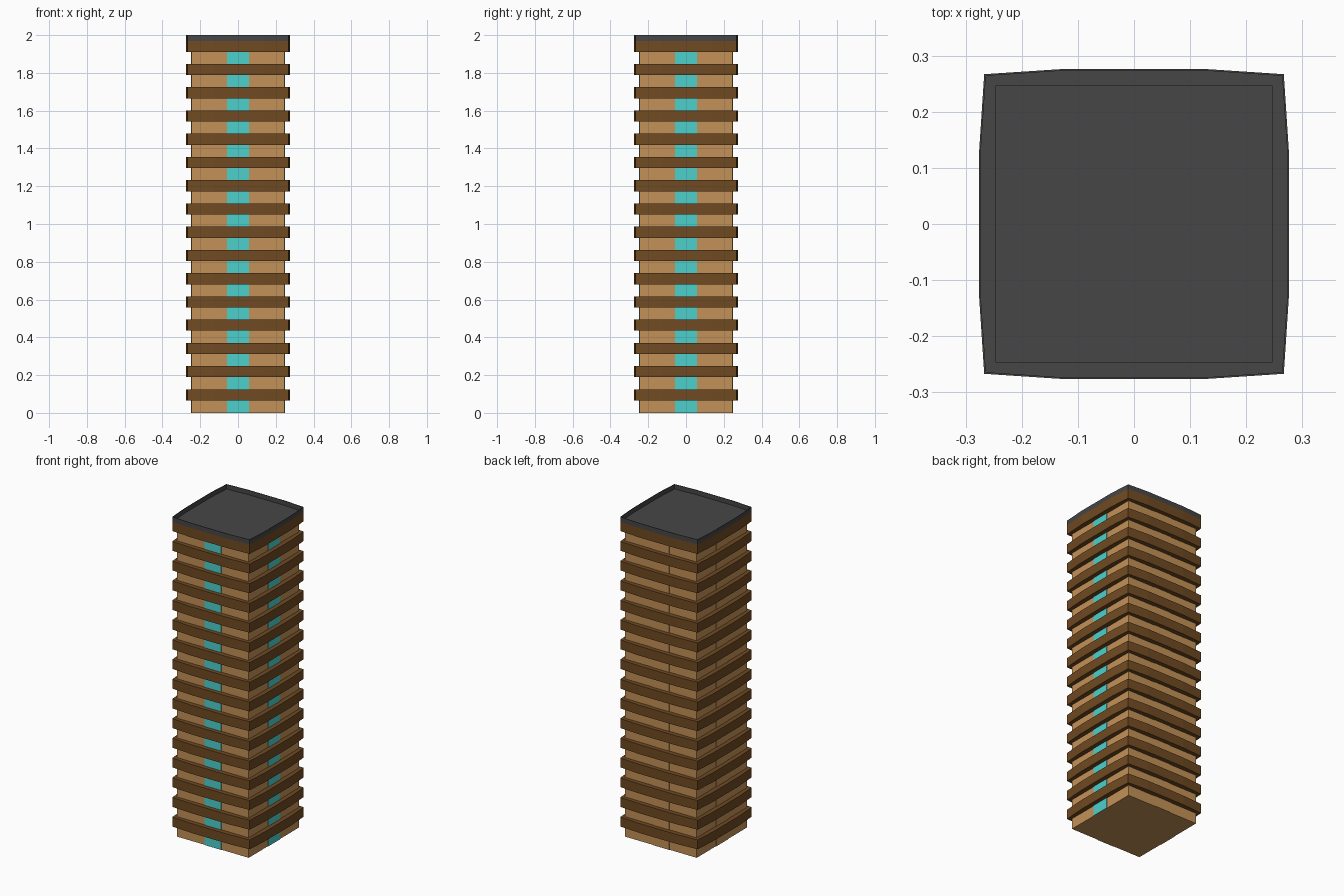
import bpy, bmesh

if "Cube" in bpy.data.objects:
    bpy.data.objects.remove(bpy.data.objects["Cube"])

FLOORS, STEP = 16, 0.123
BAND_LO, BAND_HI = 0.066, 0.125
BODY, CORNER, MID, FLAT = 0.247, 0.267, 0.276, 0.13


def material(name, rgb):
    lin = [(c / 255 / 12.92) if c < 10 else ((c / 255 + 0.055) / 1.055) ** 2.4 for c in rgb]
    m = bpy.data.materials.new(name)
    m.diffuse_color = (*lin, 1)
    m.use_nodes = True
    m.node_tree.nodes["Principled BSDF"].inputs["Base Color"].default_value = m.diffuse_color
    return m


TAN = material("tan wall", (196, 145, 87))
BROWN = material("brown band", (112, 74, 34))
CYAN = material("cyan glass", (77, 208, 204))
DARK = material("dark roof", (70, 70, 70))


def finish(name, bm, mats):
    bmesh.ops.recalc_face_normals(bm, faces=bm.faces)
    me = bpy.data.meshes.new(name)
    bm.to_mesh(me)
    bm.free()
    for m in mats:
        me.materials.append(m)
    ob = bpy.data.objects.new(name, me)
    bpy.context.collection.objects.link(ob)
    return ob


def box(bm, x0, x1, y0, y1, z0, z1):
    vs = bmesh.ops.create_cube(bm, size=1)["verts"]
    for v in vs:
        v.co.x = x1 if v.co.x > 0 else x0
        v.co.y = y1 if v.co.y > 0 else y0
        v.co.z = z1 if v.co.z > 0 else z0


def outline(inset=0.0):
    # square whose sides bulge slightly outward
    c, m = CORNER - inset, MID - inset
    pts = []
    x, y = 1, 0
    for _ in range(4):
        for a, b in ((m, -FLAT), (m, FLAT), (c, c)):
            pts.append((a * x - b * y, a * y + b * x))
        x, y = -y, x
    return pts


def ring(bm, pts, z):
    return [bm.verts.new((x, y, z)) for x, y in pts]


def bridge(bm, a, b):
    n = len(a)
    return [bm.faces.new((a[i], a[(i + 1) % n], b[(i + 1) % n], b[i])) for i in range(n)]


# main shaft
bm = bmesh.new()
box(bm, -BODY, BODY, -BODY, BODY, 0, 1.96)
finish("tower_shaft", bm, [TAN])

# projecting floor bands
bm = bmesh.new()
for i in range(FLOORS):
    lo = ring(bm, outline(), BAND_LO + i * STEP)
    hi = ring(bm, outline(), BAND_HI + i * STEP)
    bridge(bm, lo, hi)
    bm.faces.new(lo)
    bm.faces.new(hi)
finish("floor_bands", bm, [BROWN])

# window plates between bands: glazed on front and right, plain on back and left
W, T = 0.058, 0.003
glass, plain = bmesh.new(), bmesh.new()
for i in range(FLOORS):
    z0 = 0 if i == 0 else BAND_HI + (i - 1) * STEP
    z1 = BAND_LO + i * STEP
    box(glass, -W, W, -BODY - T, -BODY + T, z0, z1)
    box(glass, BODY - T, BODY + T, -W, W, z0, z1)
    box(plain, -W, W, BODY - T, BODY + T, z0, z1)
    box(plain, -BODY - T, -BODY + T, -W, W, z0, z1)
finish("glass_windows", glass, [CYAN])
finish("plain_panels", plain, [TAN])

# recessed roof with thin parapet
bm = bmesh.new()
top = BAND_HI + (FLOORS - 1) * STEP
base = ring(bm, outline(), top)
outer = ring(bm, outline(), 2.0)
inner = ring(bm, outline(0.003), 2.0)
floor = ring(bm, outline(0.003), top + 0.001)
bridge(bm, base, outer)
bridge(bm, outer, inner)
bridge(bm, inner, floor)
bm.faces.new(floor)
finish("roof_parapet", bm, [DARK])

# roof centre panel
bm = bmesh.new()
box(bm, -BODY, BODY, -BODY, BODY, top, top + 0.004)
finish("roof_panel", bm, [DARK])
